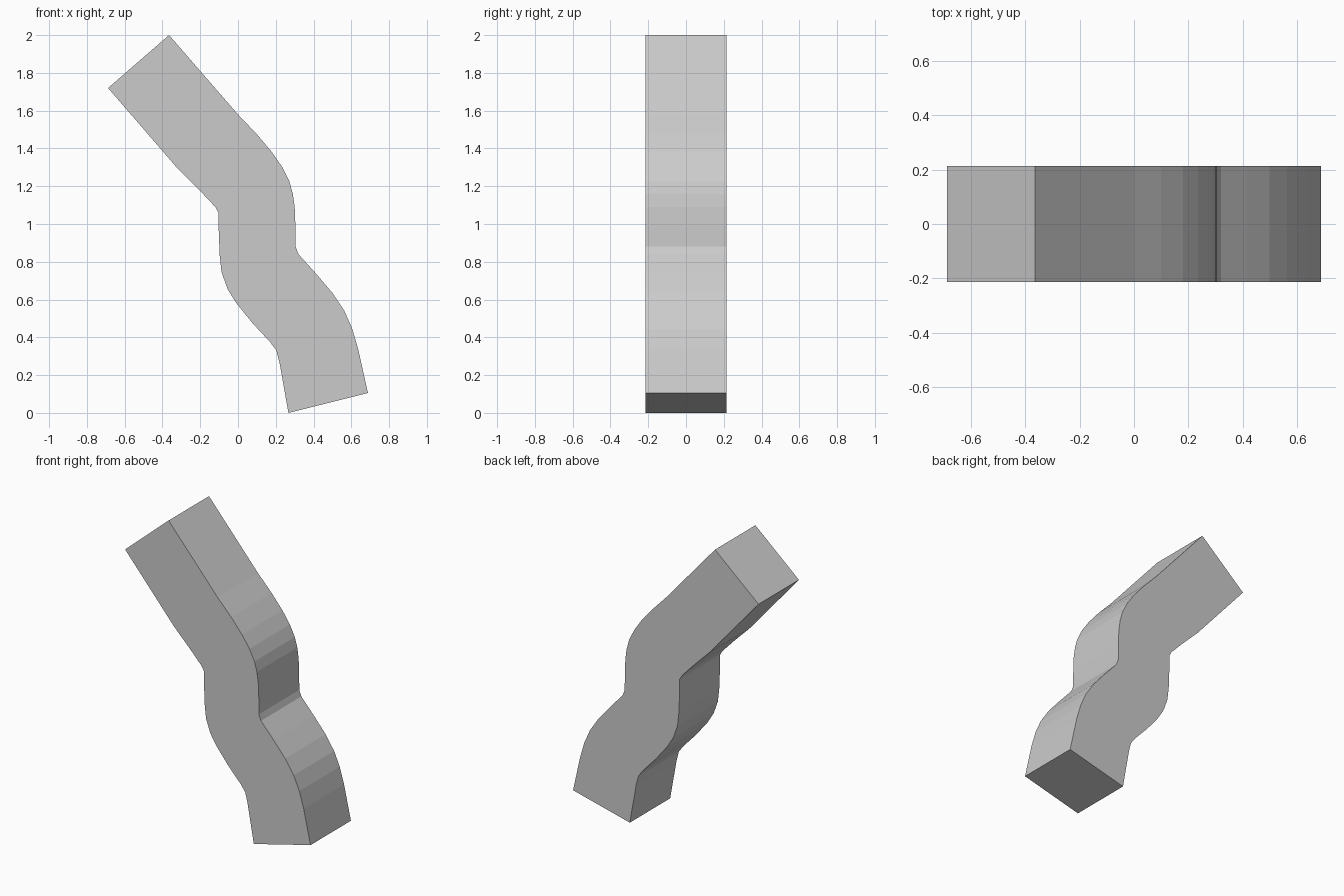
import bpy
import bmesh

default_cube = bpy.data.objects.get("Cube")
if default_cube:
    bpy.data.objects.remove(default_cube, do_unlink=True)

HALF_DEPTH = 0.214


def make_material(name, colour):
    material = bpy.data.materials.new(name)
    material.use_nodes = True
    material.diffuse_color = colour
    shader = next(n for n in material.node_tree.nodes if n.type == "BSDF_PRINCIPLED")
    shader.inputs["Base Color"].default_value = colour
    return material


def extrude_profile(name, outline, half_depth, material):
    """Fill an outline in the xz plane and extrude it along y."""
    mesh = bpy.data.meshes.new(name)
    bm = bmesh.new()
    front = bm.faces.new([bm.verts.new((x, -half_depth, z)) for x, z in outline])
    extruded = bmesh.ops.extrude_face_region(bm, geom=[front], use_keep_orig=True)
    back_verts = [g for g in extruded["geom"] if isinstance(g, bmesh.types.BMVert)]
    bmesh.ops.translate(bm, verts=back_verts, vec=(0, 2 * half_depth, 0))
    bmesh.ops.recalc_face_normals(bm, faces=bm.faces)
    bm.to_mesh(mesh)
    bm.free()
    mesh.materials.append(material)
    part = bpy.data.objects.new(name, mesh)
    bpy.context.collection.objects.link(part)
    return part


# Outer edge, from the top end down to the foot
outer_edge = [
    (-.365, 2), (0, 1.58), (.1, 1.475), (.18, 1.38), (.235, 1.3), (.272, 1.225),
    (.29, 1.16), (.3, 1.09), (.304, .99), (.305, .88), (.32, .84), (.415, .735),
    (.5, .635), (.563, .54), (.605, .445), (.637, .335), (.688, .105),
]

# Inner edge, from the foot back up to the top end
inner_edge = [
    (.267, 0), (.22, .265), (.203, .33), (.17, .375), (.077, .475), (-.008, .58),
    (-.055, .655), (-.087, .745), (-.097, .835), (-.103, .99), (-.103, 1.06),
    (-.12, 1.09), (-.205, 1.18), (-.325, 1.3), (-.688, 1.72),
]

# Wavy square-section bar
grey = make_material("light grey", (0.6, 0.6, 0.6, 1))
extrude_profile("wavy_bar", outer_edge + inner_edge, HALF_DEPTH, grey)
